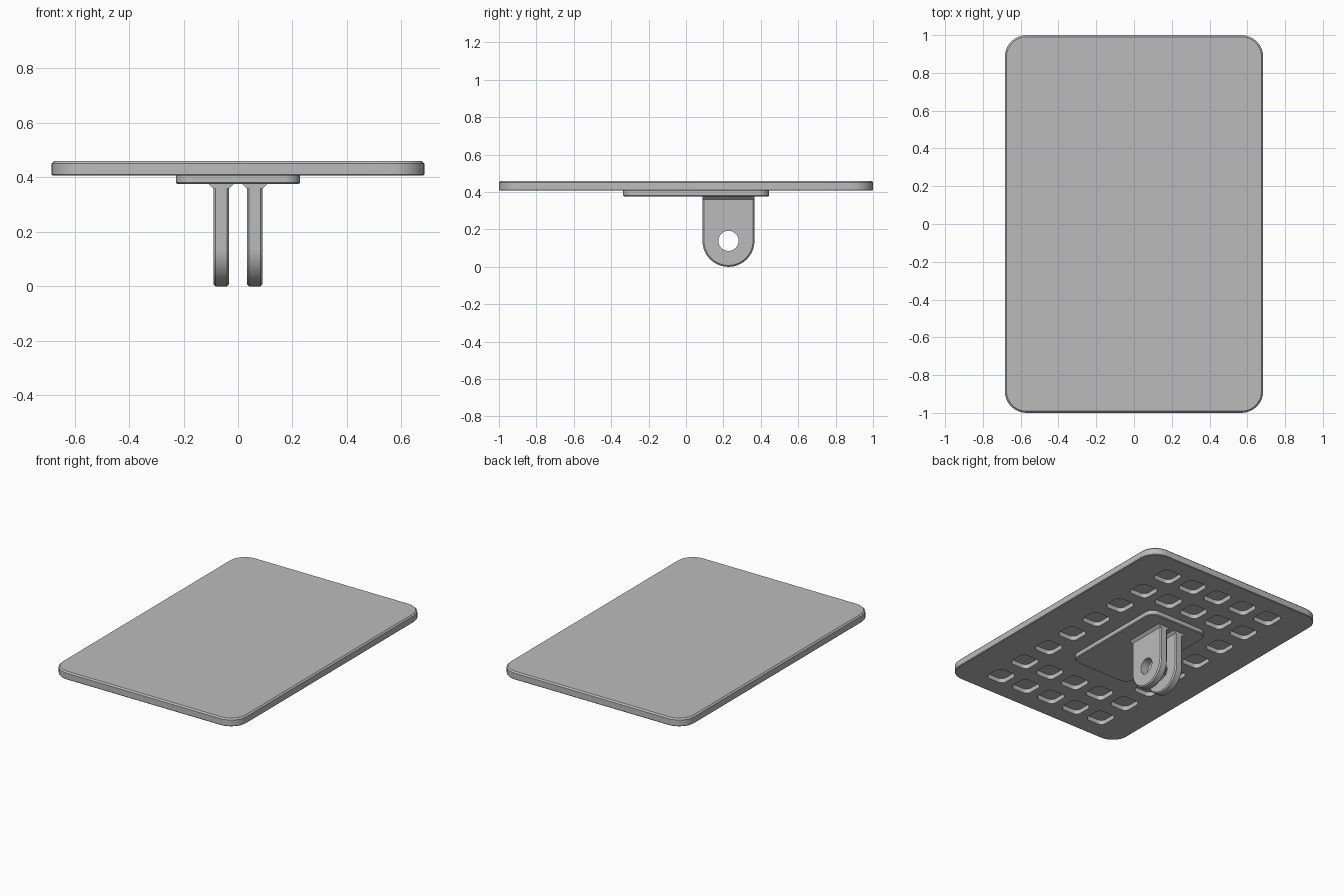
import bpy
import bmesh
from math import cos, sin, pi

if "Cube" in bpy.data.objects:
    bpy.data.objects.remove(bpy.data.objects["Cube"], do_unlink=True)

grey = bpy.data.materials.new("plain grey")
grey.use_nodes = True
colour = (0.5, 0.5, 0.5, 1)
grey.diffuse_color = colour
grey.node_tree.nodes["Principled BSDF"].inputs["Base Color"].default_value = colour


def loft(bm, rings):
    """Skin a stack of equal-length closed rings and cap both ends."""
    loops = [[bm.verts.new(p) for p in ring] for ring in rings]
    for a, b in zip(loops, loops[1:]):
        for i in range(len(a)):
            j = (i + 1) % len(a)
            bm.faces.new((a[i], a[j], b[j], b[i]))
    bm.faces.new(loops[0][::-1])
    bm.faces.new(loops[-1])


def finish(name, bm):
    bmesh.ops.recalc_face_normals(bm, faces=bm.faces)
    mesh = bpy.data.meshes.new(name)
    bm.to_mesh(mesh)
    bm.free()
    mesh.materials.append(grey)
    obj = bpy.data.objects.new(name, mesh)
    bpy.context.collection.objects.link(obj)
    return obj


def rounded_rect(cx, cy, hx, hy, r, z, inset=0, steps=8):
    ring = []
    for k, (sx, sy) in enumerate([(1, 1), (-1, 1), (-1, -1), (1, -1)]):
        for i in range(steps + 1):
            a = (k + i / steps) * pi / 2
            ring.append((cx + sx * (hx - r) + (r - inset) * cos(a),
                         cy + sy * (hy - r) + (r - inset) * sin(a), z))
    return ring


def slab(bm, cx, cy, hx, hy, r, levels):
    loft(bm, [rounded_rect(cx, cy, hx, hy, r, z, d) for z, d in levels])


def cut(obj, cutter):
    mod = obj.modifiers.new("cut", "BOOLEAN")
    mod.operation = "DIFFERENCE"
    mod.solver = "EXACT"
    mod.object = cutter
    bpy.context.view_layer.objects.active = obj
    bpy.ops.object.modifier_apply(modifier=mod.name)


def smooth(obj):
    bpy.ops.object.select_all(action="DESELECT")
    obj.select_set(True)
    bpy.context.view_layer.objects.active = obj
    bpy.ops.object.shade_smooth_by_angle(angle=pi / 6)


# Main plate with softened rims
PLATE_Z, MOUNT_Z, TOP_Z = 0.407, 0.376, 0.46
bm = bmesh.new()
slab(bm, 0, 0, 0.684, 1, 0.115,
     [(PLATE_Z, 0.004), (PLATE_Z + 0.004, 0), (TOP_Z - 0.009, 0), (TOP_Z, 0.009)])
plate = finish("plate", bm)

# Pockets in the underside, leaving the middle clear for the mount
bm = bmesh.new()
for row in range(8):
    for col in range(5):
        if 2 <= row <= 5 and 1 <= col <= 3:
            continue
        slab(bm, (col - 2) * 0.203, (row - 3.5) * 0.231, 0.07, 0.07, 0.035,
             [(PLATE_Z - 0.05, 0), (PLATE_Z + 0.03, 0)])
pockets = finish("pocket_cutter", bm)
cut(plate, pockets)
bpy.data.objects.remove(pockets, do_unlink=True)
smooth(plate)

# Raised mounting pad
bm = bmesh.new()
slab(bm, 0, 0.054, 0.228, 0.39, 0.06,
     [(MOUNT_Z, 0.005), (MOUNT_Z + 0.005, 0), (PLATE_Z + 0.004, 0)])
smooth(finish("mounting_pad", bm))

# Hinge tabs: rounded ends, bevelled rims, cross hole and a flared root
TAB_Y, R, HALF, BEVEL, HOLE = 0.227, 0.139, 0.0285, 0.008, 0.054


def tab_ring(x, inset):
    arc = [(x, TAB_Y + (R - inset) * cos(a), R - (R - inset) * sin(a))
           for a in (pi * i / 32 for i in range(33))]
    return ([(x, TAB_Y + R - inset, MOUNT_Z + 0.004)] + arc
            + [(x, TAB_Y - R + inset, MOUNT_Z + 0.004)])


for side, x in (("left", 0.0615), ("right", -0.0615)):
    bm = bmesh.new()
    loft(bm, [tab_ring(x + s, d) for s, d in
              ((-HALF, BEVEL), (BEVEL - HALF, 0), (HALF - BEVEL, 0), (HALF, BEVEL))])
    tab = finish(side + "_hinge_tab", bm)

    bm = bmesh.new()
    loft(bm, [[(x + s, TAB_Y + HOLE * cos(a), R + HOLE * sin(a))
               for a in (2 * pi * i / 40 for i in range(40))] for s in (-0.1, 0.1)])
    drill = finish("hole_cutter", bm)
    cut(tab, drill)
    bpy.data.objects.remove(drill, do_unlink=True)
    smooth(tab)

    bm = bmesh.new()
    loft(bm, [[(x + sx * w, TAB_Y + sy * R, z)
               for sx, sy in ((1, 1), (-1, 1), (-1, -1), (1, -1))]
              for z, w in ((MOUNT_Z - 0.017, HALF), (MOUNT_Z + 0.001, HALF + 0.018))])
    finish(side + "_tab_root", bm)
